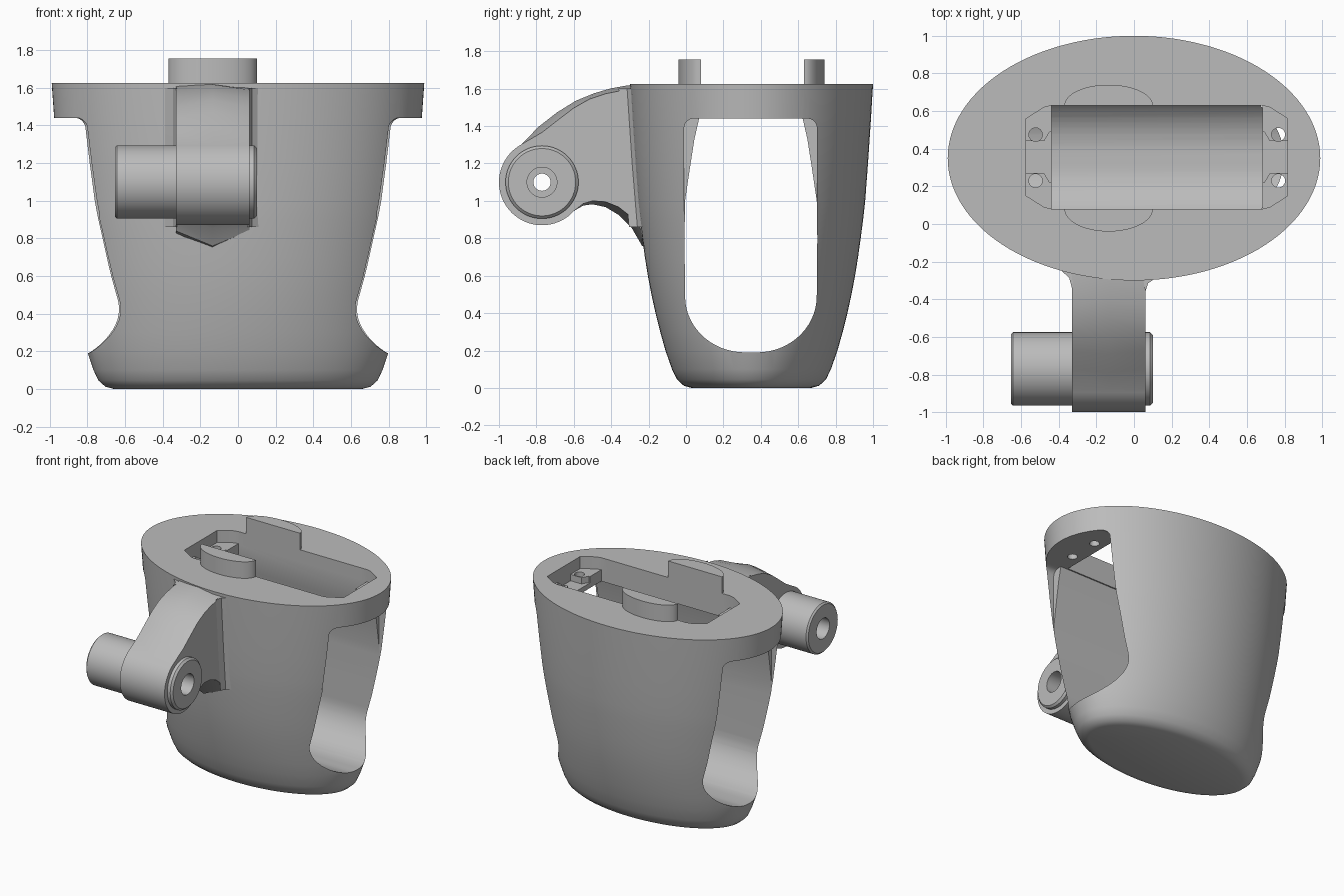
import bpy
import bmesh
from math import sin, cos, pi, radians

cube = bpy.data.objects.get("Cube")
if cube:
    bpy.data.objects.remove(cube, do_unlink=True)

grey = bpy.data.materials.new("plain_grey")
grey.use_nodes = True
COLOUR = (0.5, 0.5, 0.5, 1)
grey.diffuse_color = COLOUR
grey.node_tree.nodes["Principled BSDF"].inputs["Base Color"].default_value = COLOUR


def loft(name, sections):
    """Skin a row of equal-length loops and cap both ends."""
    bm = bmesh.new()
    rings = [[bm.verts.new(p) for p in s] for s in sections]
    n = len(rings[0])
    for a, b in zip(rings, rings[1:]):
        for i in range(n):
            j = (i + 1) % n
            bm.faces.new((a[i], a[j], b[j], b[i]))
    bm.faces.new(rings[0][::-1])
    bm.faces.new(rings[-1])
    bmesh.ops.recalc_face_normals(bm, faces=bm.faces)
    mesh = bpy.data.meshes.new(name)
    bm.to_mesh(mesh)
    bm.free()
    ob = bpy.data.objects.new(name, mesh)
    bpy.context.collection.objects.link(ob)
    return ob


def prism_x(name, pts, x0, x1):
    return loft(name, [[(x, y, z) for y, z in pts] for x in (x0, x1)])


def prism_z(name, pts, z0, z1):
    return loft(name, [[(x, y, z) for x, y in pts] for z in (z0, z1)])


def oval(cx, cy, rx, ry, start=0, end=360, n=48):
    full = end - start == 360
    steps = n if full else n - 1
    return [(cx + rx * cos(radians(start + (end - start) * i / steps)),
             cy + ry * sin(radians(start + (end - start) * i / steps))) for i in range(n)]


def rect(x0, x1, y0, y1):
    return [(x0, y0), (x1, y0), (x1, y1), (x0, y1)]


def cut(ob, cutters):
    bpy.context.view_layer.objects.active = ob
    for c in cutters:
        c.hide_render = True
        m = ob.modifiers.new("cut", 'BOOLEAN')
        m.operation, m.solver, m.object = 'DIFFERENCE', 'EXACT', c
        bpy.ops.object.modifier_apply(modifier=m.name)


def discard(cutters):
    for c in cutters:
        bpy.data.objects.remove(c, do_unlink=True)


# Oval tapered body: height, half width, half depth
MID = 0.35
levels = [(0, .66, .32), (.012, .705, .362), (.045, .742, .398), (.1, .768, .425),
          (.2, .802, .46), (.3, .82, .488), (.4, .836, .513), (.5, .853, .535),
          (.6, .87, .554), (.7, .885, .57), (.8, .902, .584), (.9, .917, .597),
          (1.0, .931, .608), (1.2, .953, .623), (1.44, .977, .639), (1.625, .99, .65)]
body = loft("body", [[(x, y, z) for x, y in oval(0, MID, a, b, n=112)] for z, a, b in levels])

# Rounded side window running through the body
half = oval(MID - .035, .49, .32, .30, 180, 270, 16)
half = [(-.005, 1.44 - .44)] + [(-.008, .8)] + half
half = [(.07, 1.44), (.045, 1.33), (.02, 1.17)] + half
window = prism_x("window_cutter", half + [(2 * .347 - y, z) for y, z in reversed(half)], -1.2, 1.2)
cutters = [window]

# Wider window mouths at both ends
corner = oval(.04, 1.39, .05, .05, 180, 90, 8)
mouth = [(-.01, .8)] + corner
mouth += [(2 * .345 - y, z) for y, z in reversed(mouth)]
for s in (-1, 1):
    cutters.append(prism_x("mouth_cutter", mouth, s * .74, s * 1.2))

# Top pocket with a chamfered ear at each end, grooves and screw holes
PX = 0.122
cutters.append(prism_z("pocket_cutter", rect(PX - .56, PX + .56, .08, .63), 1.36, 1.8))
for s in (-1, 1):
    ear = [(.5, .08), (.56, .08), (.60, .09), (.695, .15), (.695, .56), (.60, .62), (.56, .63), (.5, .63)]
    cutters.append(prism_z("ear_cutter", [(PX + s * x, y) for x, y in ear], 1.53, 1.8))
    groove = [(.5, .22), (.57, .22), (.60, .27), (.695, .27), (.695, .44), (.60, .44), (.57, .49), (.5, .49)]
    cutters.append(prism_z("groove_cutter", [(PX + s * x, y) for x, y in groove], 1.48, 1.6))
    for y in (.23, .475):
        cutters.append(prism_z("screw_cutter", oval(PX + s * .645, y, .036, .036, n=24), 1.38, 1.7))
cut(body, cutters)
discard(cutters)

# Half-oval locating tabs on the rim
AX = -.135
front_tab = prism_z("front_tab", oval(AX, .08, .235, .12, 180, 360, 40), 1.6, 1.755)
back_tab = prism_z("back_tab", oval(AX, .63, .235, .11, 0, 180, 40), 1.6, 1.755)

# Curved arm with a soft central ridge
HY, HZ = -.77, 1.10
eye = oval(HY, HZ, .23, .23, 118, 318, 40)
edge_top = [(-.1, 1.61), (-.25, 1.61), (-.345, 1.59), (-.43, 1.573), (-.515, 1.545),
            (-.6, 1.497), (-.675, 1.44), (-.77, 1.366)]
ridge_top = [(-.1, 1.62), (-.22, 1.622), (-.31, 1.618), (-.40, 1.602), (-.49, 1.576),
             (-.59, 1.535), (-.69, 1.473), (-.79, 1.395)]
edge_low = [(-.55, .985), (-.5, 1.0), (-.43, .995), (-.36, .967), (-.29, .912), (-.235, .84), (-.1, .8)]
ridge_low = [(-.55, .975), (-.5, .982), (-.43, .967), (-.36, .925), (-.29, .855), (-.235, .76), (-.1, .7)]
edge = edge_top + eye + edge_low
ridge = ridge_top + eye + ridge_low
arm = loft("arm", [[(x, y, z) for y, z in loop]
                   for x, loop in ((-.33, edge), (AX, ridge), (.06, edge))])

# Flared fillets where the arm meets the body
flares = {"right_fillet": [(-.33, -.34), (-.345, -.285), (-.39, -.245), (-.39, -.18), (-.3, -.18)],
          "left_fillet": [(.06, -.36), (.075, -.315), (.12, -.285), (.12, -.18), (.03, -.18)]}
fillets = [loft(name, [[(x, y + dy, z) for x, y in pts]
                       for z, dy in ((.86, .055), (1.2, .027), (1.6, 0))])
           for name, pts in flares.items()]

# Pivot barrel with chamfered ends
barrel = loft("pivot_barrel", [[(x, y, z) for y, z in oval(HY, HZ, r, r, n=64)]
              for x, r in ((-.655, .183), (-.643, .195), (.085, .195), (.1, .18))])

# Stepped bore through the arm and barrel
bores = [prism_x("bore_cutter", oval(HY, HZ, r, r, n=40), x0, x1)
         for r, x0, x1 in ((.046, -.9, .4), (.08, -.9, -.45), (.08, -.02, .4))]
for ob in (arm, barrel):
    cut(ob, bores)
discard(bores)

# Colour and shading
bpy.ops.object.select_all(action='DESELECT')
for ob in [body, front_tab, back_tab, arm, barrel] + fillets:
    ob.data.materials.clear()
    ob.data.materials.append(grey)
    ob.select_set(True)
bpy.context.view_layer.objects.active = body
bpy.ops.object.shade_smooth_by_angle(angle=pi / 6)
